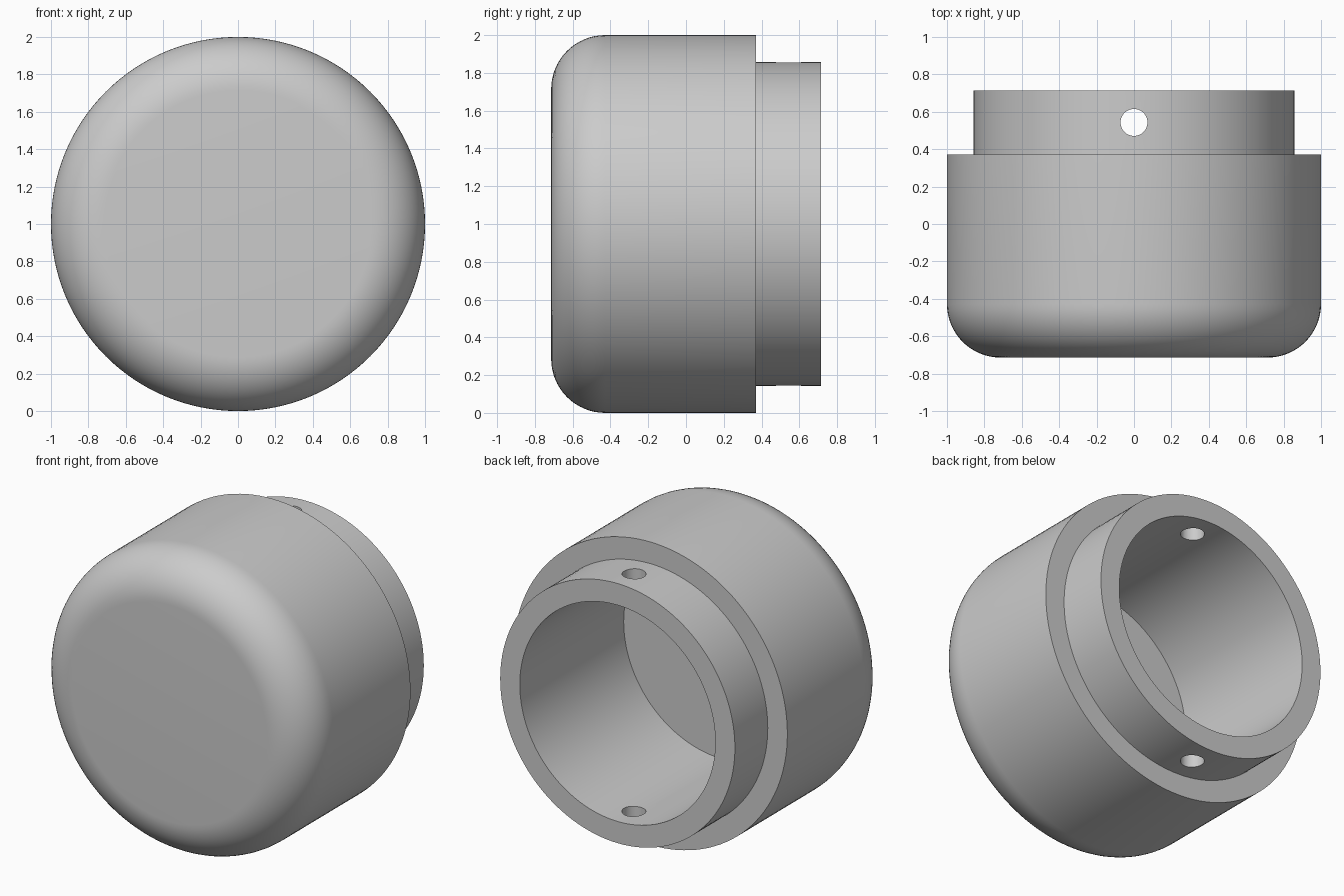
import bpy, bmesh, math
from mathutils import Matrix, Vector

cube = bpy.data.objects.get("Cube")
if cube:
    bpy.data.objects.remove(cube, do_unlink=True)

SEGMENTS = 128
FRONT, SHOULDER, BACK = -0.714, 0.371, 0.714
BODY_R, NECK_R, BORE_R, FILLET = 1.0, 0.857, 0.714, 0.286
BORE_FLOOR = -0.37
HOLE_Y, HOLE_R = 0.543, 0.072

grey = bpy.data.materials.new("plain grey")
grey.use_nodes = True
colour = (0.6, 0.6, 0.6, 1)
grey.diffuse_color = colour
grey.node_tree.nodes["Principled BSDF"].inputs["Base Color"].default_value = colour


def add_object(name, bm):
    mesh = bpy.data.meshes.new(name)
    bm.to_mesh(mesh)
    bm.free()
    mesh.materials.append(grey)
    obj = bpy.data.objects.new(name, mesh)
    bpy.context.collection.objects.link(obj)
    return obj


def lathe(name, profile):
    """Revolve (radius, y) points about the y axis at z = 1."""
    bm = bmesh.new()
    verts = [bm.verts.new((r, y, 1)) for r, y in profile]
    edges = [bm.edges.new(pair) for pair in zip(verts, verts[1:])]
    bmesh.ops.spin(bm, geom=verts + edges, cent=(0, 0, 1), axis=(0, 1, 0),
                   angle=math.tau, steps=SEGMENTS, use_merge=True)
    bmesh.ops.remove_doubles(bm, verts=bm.verts, dist=0.0001)
    # Close the front face and the bore floor with flat discs
    bmesh.ops.holes_fill(bm, edges=[e for e in bm.edges if e.is_boundary], sides=0)
    bmesh.ops.recalc_face_normals(bm, faces=bm.faces)
    return add_object(name, bm)


# Cap: rounded front edge, stepped neck and blind bore
steps = 16
arc = [math.pi / 2 * i / steps for i in range(steps + 1)]
profile = [(BODY_R - FILLET + FILLET * math.sin(a),
            FRONT + FILLET - FILLET * math.cos(a)) for a in arc]
profile += [(BODY_R, SHOULDER), (NECK_R, SHOULDER), (NECK_R, BACK),
            (BORE_R, BACK), (BORE_R, BORE_FLOOR)]
cap = lathe("cap_body", profile)

# Cross hole drilled vertically through both walls of the neck
bm = bmesh.new()
bmesh.ops.create_cone(bm, cap_ends=True, segments=48, radius1=HOLE_R,
                      radius2=HOLE_R, depth=3,
                      matrix=Matrix.Translation(Vector((0, HOLE_Y, 1))))
cutter = add_object("hole_cutter", bm)
cutter.hide_render = True
drill = cap.modifiers.new("cross hole", "BOOLEAN")
drill.operation = "DIFFERENCE"
drill.solver = "EXACT"
drill.object = cutter

bpy.ops.object.select_all(action="DESELECT")
cap.select_set(True)
bpy.context.view_layer.objects.active = cap
bpy.ops.object.modifier_apply(modifier=drill.name)
bpy.data.objects.remove(cutter, do_unlink=True)
bpy.ops.object.shade_smooth_by_angle(angle=math.radians(30))
